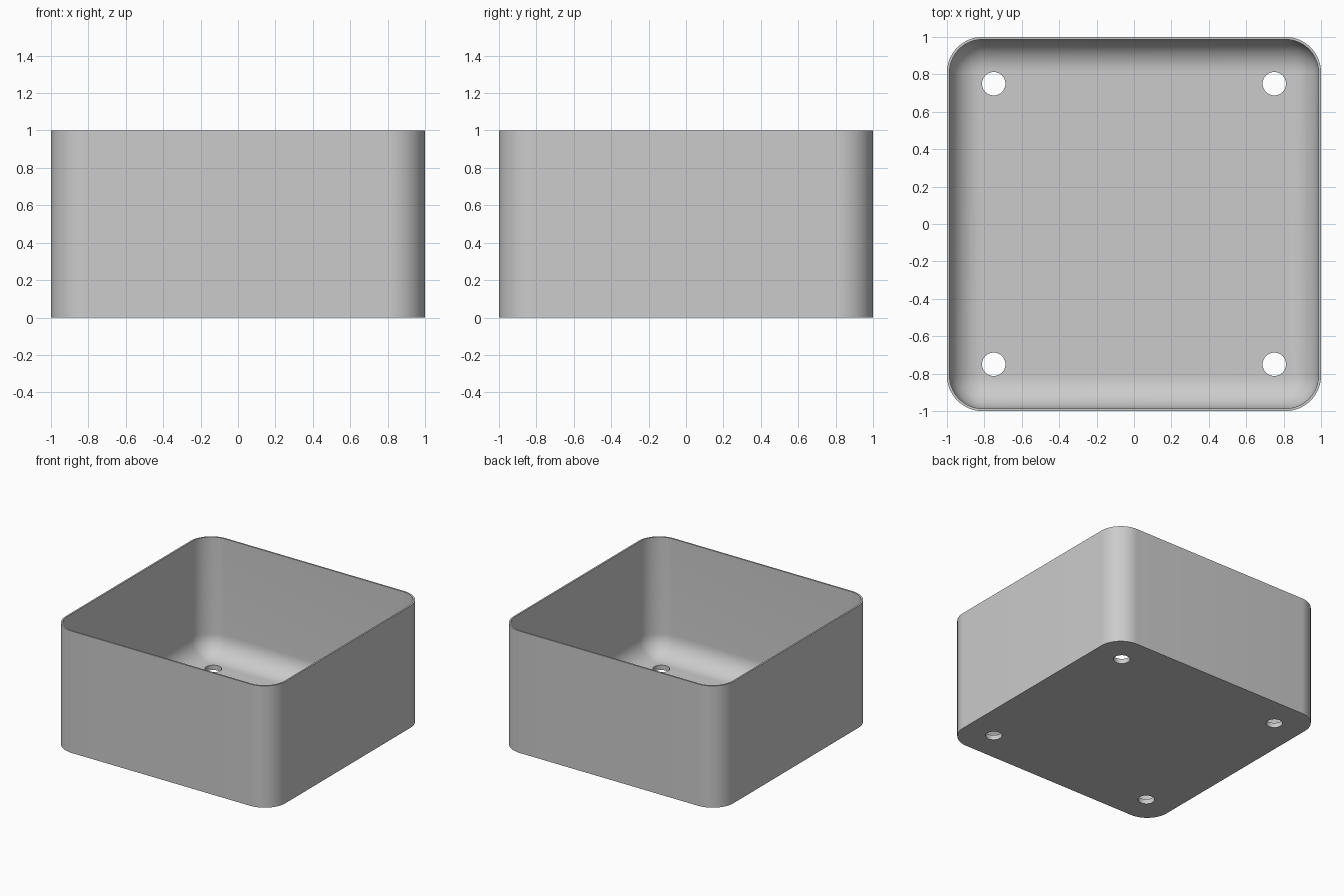
import bpy, bmesh
from math import sin, cos, pi, radians

cube = bpy.data.objects.get("Cube")
if cube:
    bpy.data.objects.remove(cube, do_unlink=True)

HALF, HEIGHT, CORNER = 1.0, 1.0, 0.19
WALL, FLOOR, FILLET = 0.0135, 0.04, 0.17
HOLE_POS, HOLE_R = 0.75, 0.0625
CORNER_STEPS, FILLET_STEPS = 16, 12

grey = bpy.data.materials.new("light grey")
grey.use_nodes = True
colour = (0.6, 0.6, 0.6, 1)
grey.diffuse_color = colour
for node in grey.node_tree.nodes:
    if node.type == 'BSDF_PRINCIPLED':
        node.inputs["Base Color"].default_value = colour


def rounded_square(bm, inset, z):
    """Ring of vertices of a rounded square, inset from the outer wall."""
    centre, radius = HALF - CORNER, CORNER - inset
    ring = []
    for quarter, (sx, sy) in enumerate([(1, 1), (-1, 1), (-1, -1), (1, -1)]):
        for i in range(CORNER_STEPS + 1):
            a = (quarter + i / CORNER_STEPS) * pi / 2
            ring.append(bm.verts.new((sx * centre + radius * cos(a),
                                      sy * centre + radius * sin(a), z)))
    return ring


# Tray: outer wall, thin rim, inner wall, curved fillet and floor
sections = [(0, 0), (0, HEIGHT), (WALL, HEIGHT)]
for i in range(FILLET_STEPS + 1):
    t = i / FILLET_STEPS * pi / 2
    sections.append((WALL + FILLET * (1 - cos(t)),
                     FLOOR + FILLET * (1 - sin(t))))

bm = bmesh.new()
rings = [rounded_square(bm, inset, z) for inset, z in sections]
for low, high in zip(rings, rings[1:]):
    n = len(low)
    for i in range(n):
        j = (i + 1) % n
        bm.faces.new((low[i], low[j], high[j], high[i]))
bm.faces.new(rings[0][::-1])
bm.faces.new(rings[-1])
bmesh.ops.recalc_face_normals(bm, faces=bm.faces)
mesh = bpy.data.meshes.new("tray")
bm.to_mesh(mesh)
bm.free()
mesh.materials.append(grey)
tray = bpy.data.objects.new("tray", mesh)
bpy.context.collection.objects.link(tray)

# Drain holes near the four corners
bpy.ops.object.select_all(action='DESELECT')
for x in (-HOLE_POS, HOLE_POS):
    for y in (-HOLE_POS, HOLE_POS):
        bpy.ops.mesh.primitive_cylinder_add(vertices=48, radius=HOLE_R,
                                            depth=0.4, location=(x, y, 0))
        cutter = bpy.context.object
        cutter.name = "hole_cutter"
        cutter.hide_render = True
        cutter.data.materials.append(grey)
        bpy.context.view_layer.objects.active = tray
        cut = tray.modifiers.new("drain_hole", 'BOOLEAN')
        cut.operation, cut.solver, cut.object = 'DIFFERENCE', 'EXACT', cutter
        bpy.ops.object.modifier_apply(modifier=cut.name)
        bpy.data.objects.remove(cutter, do_unlink=True)

# Smooth curved walls, keeping the rim and base edges sharp
bpy.ops.object.select_all(action='DESELECT')
tray.select_set(True)
bpy.context.view_layer.objects.active = tray
bpy.ops.object.shade_smooth_by_angle(angle=radians(30))
